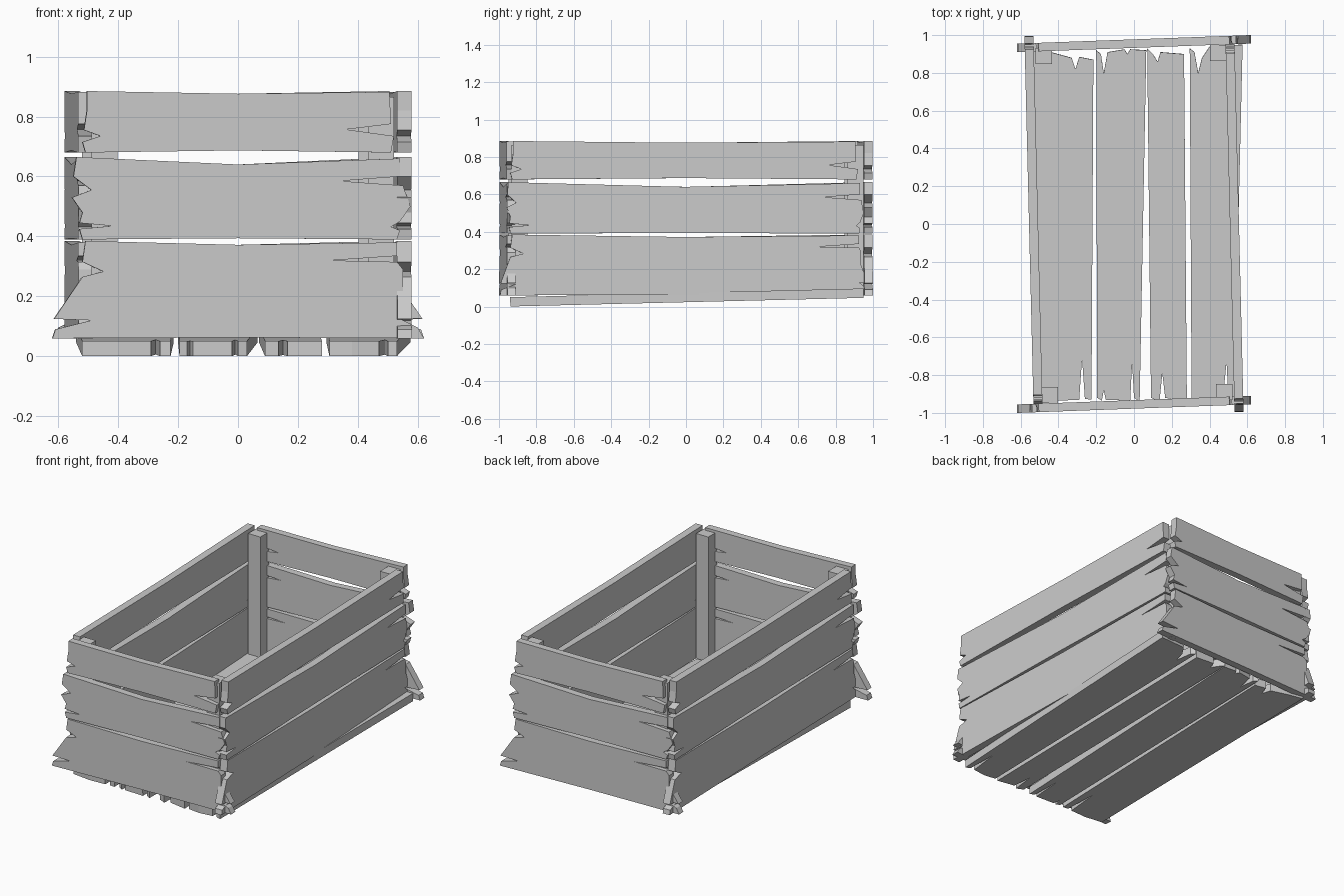
import bpy, bmesh
from math import radians, pi
from mathutils import Matrix

if "Cube" in bpy.data.objects:
    bpy.data.objects.remove(bpy.data.objects["Cube"])


def slab(name, outline, depth, matrix):
    """Extrude a flat outline (local XY) by depth, centred on local Z."""
    bm = bmesh.new()
    face = bm.faces.new([bm.verts.new((x, y, -depth / 2)) for x, y in outline])
    ext = bmesh.ops.extrude_face_region(bm, geom=[face])
    top = [v for v in ext["geom"] if isinstance(v, bmesh.types.BMVert)]
    bmesh.ops.translate(bm, verts=top, vec=(0, 0, depth))
    bmesh.ops.recalc_face_normals(bm, faces=bm.faces)
    bmesh.ops.transform(bm, matrix=matrix, verts=bm.verts)
    me = bpy.data.meshes.new(name)
    bm.to_mesh(me)
    bm.free()
    ob = bpy.data.objects.new(name, me)
    bpy.context.collection.objects.link(ob)
    return ob


# Splintered plank ends: (outward offset, height) from bottom to top,
# then the height of the bottom and top edges at mid-length
WALL_PLANKS = {
    "lower": (
        [(.10, .06), (.09, .09), (-.03, .12), (.095, .125), (0, .265),
         (-.07, .283), (0, .315), (-.01, .385)],
        [(.10, .06), (.08, .095), (.01, .13), (.095, .125), (.03, .22),
         (.03, .29), (.01, .315), (-.21, .32), (.01, .335), (.01, .38)],
        .063, .372),
    "middle": (
        [(0, .39), (.01, .425), (-.10, .435), (.01, .445), (0, .48),
         (.035, .53), (-.03, .555), (.03, .60), (.02, .665)],
        [(.01, .39), (.02, .42), (-.01, .432), (.02, .45), (.055, .50),
         (.03, .57), (-.18, .585), (.02, .60), (.02, .66)],
        .394, .64),
    "upper": (
        [(-.01, .68), (0, .715), (-.06, .735), (-.005, .755), (-.015, .82),
         (-.015, .885)],
        [(-.01, .68), (0, .735), (-.16, .757), (-.01, .775), (-.015, .882)],
        .687, .876),
}

UPRIGHT = Matrix.Rotation(pi / 2, 4, 'X')


def wall(side, half, flare, thick, matrix):
    for level, (left, right, low, high) in WALL_PLANKS.items():
        def reach(d):
            return half + (d * flare if d > 0 else d)
        pts = [(0, low)] + [(reach(d), z) for d, z in right]
        pts += [(0, high)] + [(-reach(d), z) for d, z in reversed(left)]
        slab(f"{side}_{level}_plank", pts, thick, matrix @ UPRIGHT)


# Walls and posts: the crate is a pinwheel, so the second half is turned 180 degrees
SQUARE = [(-.043, -.043), (.043, -.043), (.043, .043), (-.043, .043)]
for turn, end, side in ((0, "front", "right"), (pi, "back", "left")):
    spin = Matrix.Rotation(turn, 4, 'Z')
    wall(end, .52, 1, .045,
         spin @ Matrix.Translation((0, -.955, 0)) @ Matrix.Rotation(radians(2.1), 4, 'Z'))
    wall(side, .93, .55, .048,
         spin @ Matrix.Translation((.532, -.01, 0)) @ Matrix.Rotation(radians(91.4), 4, 'Z'))
    for n, (x, y) in enumerate(((-.445, -.905), (.478, -.89))):
        slab(f"{end}_corner_post_{n + 1}", SQUARE, .80,
             spin @ Matrix.Translation((x, y, .465)))

# Floor boards: front end left to right, then back end right to left
FLOOR = [
    [(-.52, -.92), (-.40, -.935), (-.29, -.93), (-.275, -.71), (-.26, -.925),
     (-.225, -.93), (-.215, .87), (-.29, .885), (-.31, .82), (-.33, .88),
     (-.44, .91), (-.54, .93)],
    [(-.195, -.92), (-.17, -.935), (-.16, -.88), (-.15, -.93), (-.02, -.935),
     (-.01, -.73), (0, -.92), (.03, -.94), (.065, .92), (-.02, .925),
     (-.035, .90), (-.05, .925), (-.14, .91), (-.16, .80), (-.175, .90), (-.20, .92)],
    [(.09, -.92), (.135, -.94), (.15, -.79), (.165, -.92), (.28, -.94),
     (.265, .90), (.14, .91), (.125, .86), (.10, .90), (.07, .93)],
    [(.305, -.93), (.38, -.94), (.47, -.93), (.49, -.73), (.50, -.93),
     (.53, -.94), (.575, .95), (.40, .94), (.36, .88), (.34, .80),
     (.32, .91), (.295, .93)],
]
tilt = Matrix.Translation((0, 0, .0485)) @ Matrix.Rotation(radians(1.4), 4, 'X')
for n, pts in enumerate(FLOOR):
    slab(f"floor_board_{n + 1}", pts, .05, tilt)
